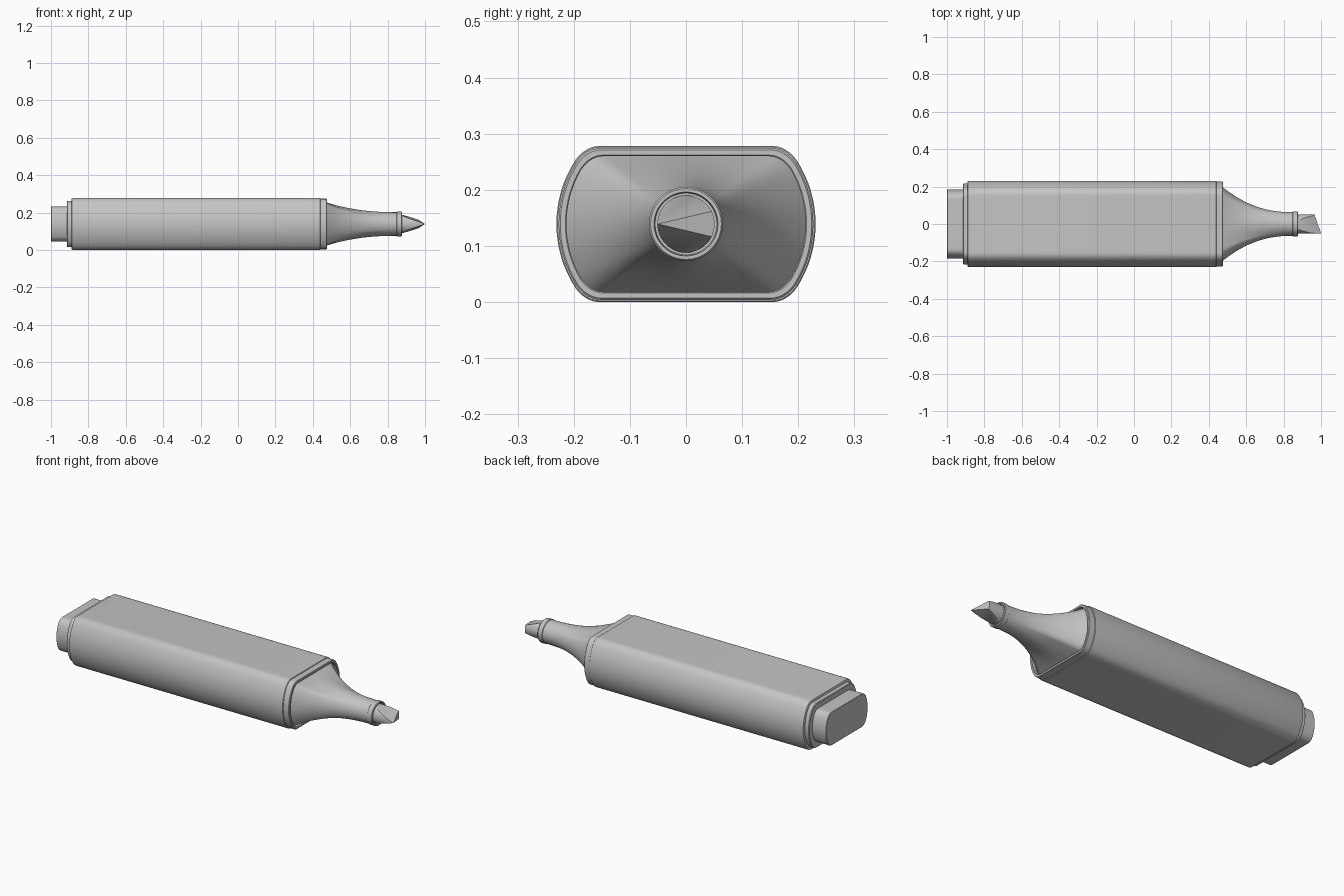
import bpy, bmesh
from math import sqrt, sin, cos, atan2, pi
from mathutils import Vector

cube = bpy.data.objects.get("Cube")
if cube:
    bpy.data.objects.remove(cube, do_unlink=True)

HALF_H = 0.139      # half height of the barrel, also its axis height
SIDE_C = 0.022      # centre of the curved side
SIDE_R = 0.209      # radius of the curved side

grey = bpy.data.materials.new("plain grey")
grey.use_nodes = True
grey.diffuse_color = (0.55, 0.55, 0.55, 1)
grey.node_tree.nodes["Principled BSDF"].inputs["Base Color"].default_value = grey.diffuse_color


def section(inset):
    """Flat top and bottom, bowed sides, rounded corners; shrunk by inset."""
    h, r = HALF_H - inset, SIDE_R - inset

    def side(z):
        return SIDE_C + sqrt(r * r - z * z)

    f = 0.024
    corner = Vector((side(h), h))
    a, b = Vector((corner.x - f, h)), Vector((side(h - f), h - f))
    quad = [Vector((side(z), z)) for z in [(h - f) * i / 8 for i in range(8)]]
    for i in range(7):
        t = i / 6
        quad.append(b * (1 - t) ** 2 + corner * 2 * t * (1 - t) + a * t * t)
    quad += [Vector((a.x * (1 - i / 8), h)) for i in range(1, 9)]
    half = quad + [Vector((-p.x, p.y)) for p in reversed(quad[:-1])]
    return half + [Vector((p.x, -p.y)) for p in reversed(half[1:-1])]


def circle(radius, n=64):
    return [Vector((cos(2 * pi * i / n), sin(2 * pi * i / n))) * radius for i in range(n)]


def finish(name, bm):
    bmesh.ops.recalc_face_normals(bm, faces=bm.faces)
    mesh = bpy.data.meshes.new(name)
    bm.to_mesh(mesh)
    bm.free()
    mesh.materials.append(grey)
    obj = bpy.data.objects.new(name, mesh)
    bpy.context.collection.objects.link(obj)
    bpy.ops.object.select_all(action='DESELECT')
    obj.select_set(True)
    bpy.context.view_layer.objects.active = obj
    bpy.ops.object.shade_smooth_by_angle(angle=0.6)
    return obj


def loft(stations):
    """Skin (x, outline) stations along the pen axis and cap both ends."""
    bm = bmesh.new()
    rings = [[bm.verts.new((x, p.x, HALF_H + p.y)) for p in pts] for x, pts in stations]
    n = len(rings[0])
    for r0, r1 in zip(rings, rings[1:]):
        for i in range(n):
            j = (i + 1) % n
            bm.faces.new((r0[i], r0[j], r1[j], r1[i]))
    bm.faces.new(rings[0])
    bm.faces.new(rings[-1])
    return bm


def barrel_part(name, profile):
    finish(name, loft([(x, section(d)) for x, d in profile]))


def round_part(name, profile):
    finish(name, loft([(x, circle(r)) for x, r in profile]))


# Barrel and the stepped plug at its rear
barrel_part("barrel", [(-0.89, 0.006), (-0.888, 0.002), (-0.882, 0), (0.438, 0), (0.44, 0.002)])
barrel_part("rear_collar", [(-0.915, 0.018), (-0.912, 0.015), (-0.88, 0.015)])
barrel_part("rear_plug", [(-1.0, 0.048), (-0.998, 0.046), (-0.91, 0.046)])

# Front lip, hollow so that the neck sits inside it
barrel_part("front_lip", [(0.43, 0.004), (0.473, 0.004), (0.476, 0.007),
                          (0.476, 0.016), (0.474, 0.018), (0.455, 0.018)])

# Neck blending from the barrel outline to a circle
NECK_R, NECK_START, NECK_LEN = 0.063, 0.455, 0.395
outline = section(0.018)
stations = []
for k in range(25):
    t = k / 24
    w = (1 - t) ** 2.27
    ring = []
    for p in outline:
        angle = atan2(p.y, p.x)
        ring.append(Vector((cos(angle), sin(angle))) * NECK_R * (1 - w) + p * w)
    stations.append((NECK_START + NECK_LEN * t, ring))
finish("neck", loft(stations))

# Collar that holds the nib
round_part("nib_collar", [(0.846, 0.058), (0.848, 0.064), (0.85, 0.066), (0.874, 0.066),
                          (0.878, 0.063), (0.878, 0.057), (0.865, 0.055)])

# Chisel nib: a rod cut by an upright slant and a tilted wedge
nib = loft([(0.86, circle(0.051)), (1.02, circle(0.051))])
tip = (1.0, -0.05, HALF_H)
for normal in ((1, 0.35, 0), (0.34, -0.117, 1), (0.34, -0.117, -1)):
    cut = bmesh.ops.bisect_plane(nib, geom=nib.verts[:] + nib.edges[:] + nib.faces[:], dist=1e-6,
                                 plane_co=tip, plane_no=normal, clear_outer=True)
    edges = [e for e in cut["geom_cut"] if isinstance(e, bmesh.types.BMEdge)]
    bmesh.ops.holes_fill(nib, edges=edges, sides=0)
finish("nib", nib)
